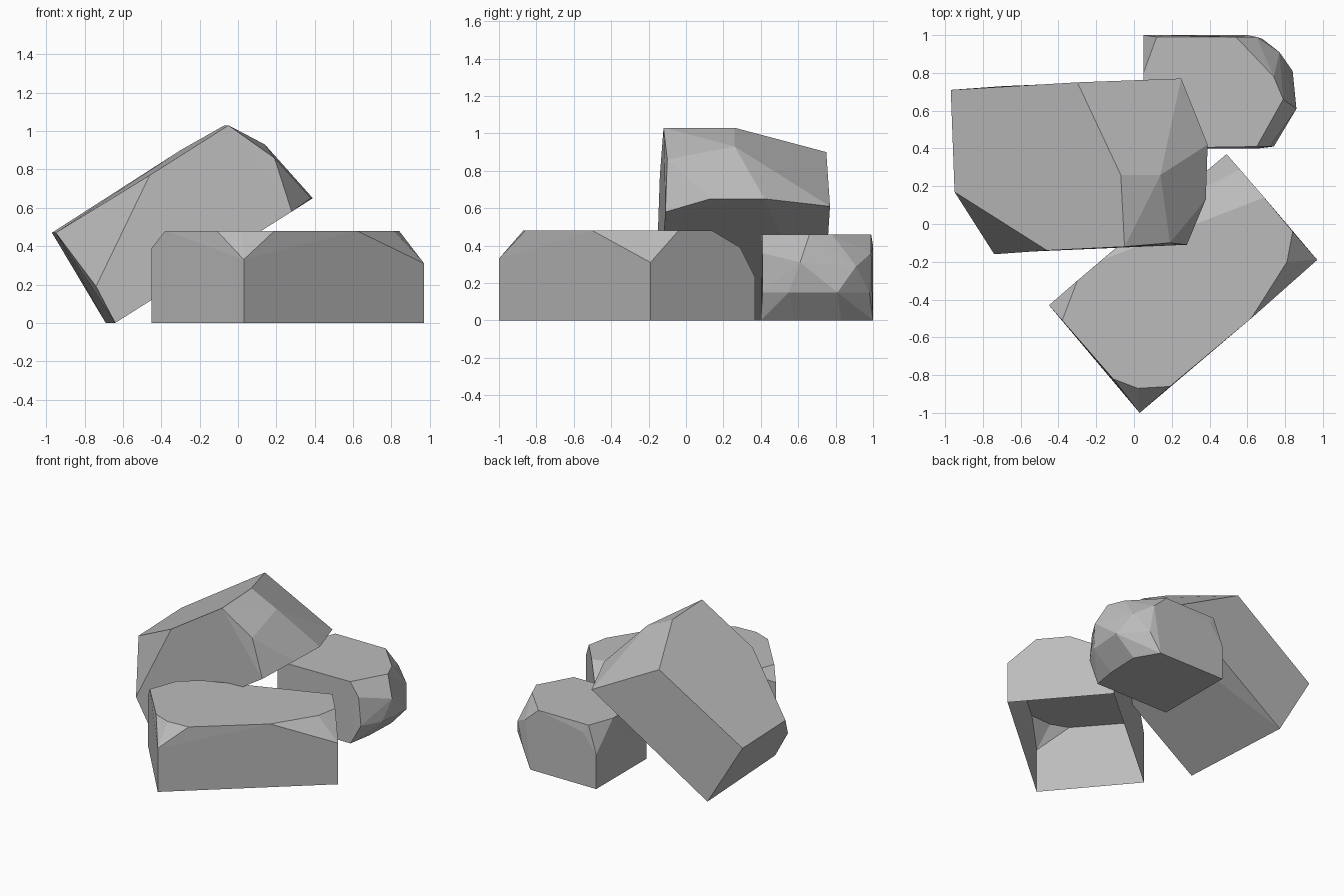
import bpy
import bmesh
from mathutils import Vector

cube = bpy.data.objects.get("Cube")
if cube:
    bpy.data.objects.remove(cube, do_unlink=True)

stone = bpy.data.materials.new("grey stone")
stone.use_nodes = True
colour = (0.5, 0.5, 0.5, 1)
stone.diffuse_color = colour
stone.node_tree.nodes["Principled BSDF"].inputs["Base Color"].default_value = colour


def rock(name, points, dents=(), open_base=False):
    """Faceted rock: hull around its corners, optional dents, optional open underside."""
    bm = bmesh.new()
    for p in points:
        bm.verts.new(p)
    hull = bmesh.ops.convex_hull(bm, input=bm.verts[:])
    junk = {g for g in hull["geom_interior"] + hull["geom_unused"]
            if isinstance(g, bmesh.types.BMVert)}
    bmesh.ops.delete(bm, geom=list(junk), context="VERTS")
    for d in map(Vector, dents):
        bm.normal_update()
        face = min(bm.faces, key=lambda f: (f.calc_center_median() - d).length)
        bmesh.ops.poke(bm, faces=[face])["verts"][0].co = d
    bmesh.ops.dissolve_limit(bm, angle_limit=0.05, verts=bm.verts[:], edges=bm.edges[:])
    bmesh.ops.recalc_face_normals(bm, faces=bm.faces[:])
    if open_base:
        base = [f for f in bm.faces if f.normal.z < -0.9]
        bmesh.ops.delete(bm, geom=base, context="FACES")
    mesh = bpy.data.meshes.new(name)
    bm.to_mesh(mesh)
    bm.free()
    mesh.materials.append(stone)
    obj = bpy.data.objects.new(name, mesh)
    bpy.context.collection.objects.link(obj)


def level(z, *xy):
    """Corners that share one height."""
    return [(x, y, z) for x, y in xy]


# Front block, hollow from below, with worn top corners
rock("front_block",
     level(0, (-.45, -.43), (.03, -1), (.97, -.19), (.49, .37))
     + level(.48, (-.38, -.51), (-.3, -.3), (-.17, -.19), (.69, .14), (.84, -.04),
             (.81, -.2), (.62, -.5), (.19, -.86), (.02, -.87), (-.11, -.82))
     + level(.39, (-.45, -.43), (-.09, -.86), (.15, -.9), (.56, .29), (.16, .09))
     + [(.03, -1, .33), (.97, -.19, .31), (.74, -.39, .34), (.49, .37, .23)],
     open_base=True)

# Leaning slab resting on the other two
rock("leaning_slab",
     level(0, (-.69, .73), (-.64, -.15))
     + level(.47, (-.97, .71), (-.95, .17))
     + level(1.03, (-.07, .26), (-.05, -.12))
     + level(.65, (.39, .42), (.38, .13))
     + [(-.74, -.16, .19), (-.83, 0, .32), (-.74, .1, .6), (-.5, -.14, .58), (-.46, -.14, .77),
        (-.24, .52, .93), (-.3, .75, .9), (-.18, .75, .82), (.14, .26, .93),
        (.19, -.1, .86), (.28, -.11, .58), (.25, .77, .61)],
     dents=[(.24, .35, .75)])

# Rounded boulder at the back
rock("back_boulder",
     level(0, (.05, .4), (.66, .4), (.69, .58), (.7, .83), (.6, 1), (.05, 1))
     + level(.46, (.05, .4), (.05, .8), (.12, .99), (.54, .99), (.6, .88),
             (.74, .78), (.79, .66), (.65, .41))
     + level(.15, (.74, .41), (.82, .55), (.84, .81), (.68, .98))
     + [(.05, 1, .26), (.16, 1, .4), (.72, .41, .36), (.86, .61, .31),
        (.77, .91, .29), (.65, .99, .36)])
